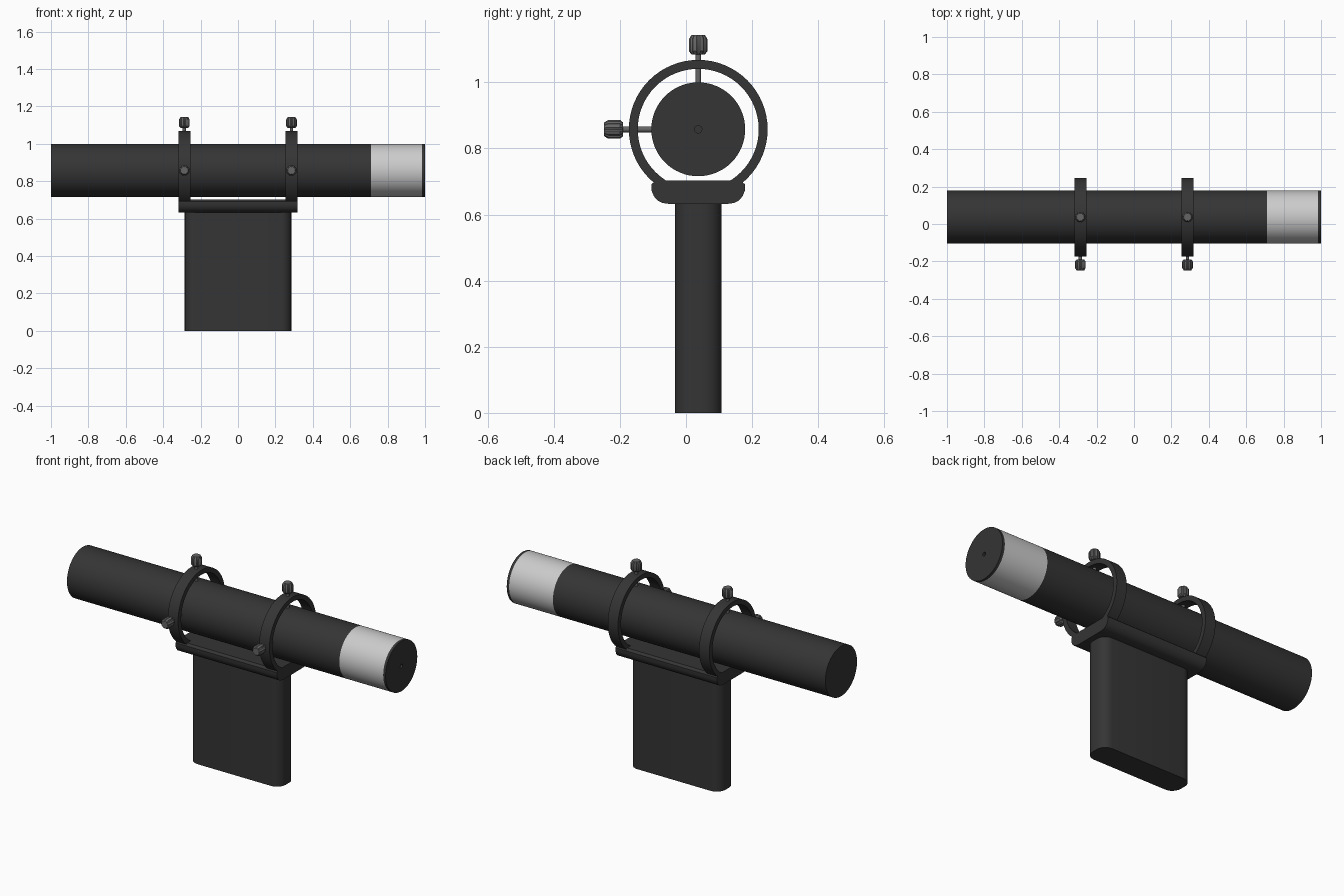
import bpy, bmesh
from math import sin, cos, pi, radians
from mathutils import Matrix, Vector

if "Cube" in bpy.data.objects:
    bpy.data.objects.remove(bpy.data.objects["Cube"])

YC, ZC = 0.037, 0.858      # tube axis
R = 0.142                  # tube radius
RING_X = (-0.287, 0.286)   # ring centres along the tube


def material(name, v):
    m = bpy.data.materials.new(name)
    m.diffuse_color = (v, v, v, 1)
    m.use_nodes = True
    m.node_tree.nodes["Principled BSDF"].inputs["Base Color"].default_value = m.diffuse_color
    return m


DARK = material("dark_body", 0.035)
PALE = material("pale_band", 0.62)
METAL = material("screw_metal", 0.13)


def finish(name, bm, mat, angle=35):
    bmesh.ops.remove_doubles(bm, verts=bm.verts, dist=1e-5)
    bmesh.ops.recalc_face_normals(bm, faces=bm.faces)
    me = bpy.data.meshes.new(name)
    bm.to_mesh(me)
    bm.free()
    me.materials.append(mat)
    me.shade_smooth()
    me.set_sharp_from_angle(angle=radians(angle))
    ob = bpy.data.objects.new(name, me)
    bpy.context.collection.objects.link(ob)
    return ob


def lathe(name, profile, matrix, mat, segs=64, closed=False, flute=0.0):
    """Spin (radius, height) points about local z; flute makes grip grooves."""
    bm = bmesh.new()
    rows = []
    for r, h in profile:
        row = []
        for i in range(segs):
            a = 2 * pi * i / segs
            k = 1 - (flute if flute and i % 4 == 0 else 0)
            row.append(bm.verts.new(matrix @ Vector((r * k * cos(a), r * k * sin(a), h))))
        rows.append(row)
    pairs = list(zip(rows, rows[1:]))
    if closed:
        pairs.append((rows[-1], rows[0]))
    for a, b in pairs:
        for i in range(segs):
            j = (i + 1) % segs
            bm.faces.new((a[i], a[j], b[j], b[i]))
    return finish(name, bm, mat)


def prism(name, points, offset, mat):
    """Extrude a flat outline along offset."""
    bm = bmesh.new()
    f = bm.faces.new([bm.verts.new(p) for p in points])
    new = bmesh.ops.extrude_face_region(bm, geom=[f], use_keep_orig=True)
    verts = [g for g in new["geom"] if isinstance(g, bmesh.types.BMVert)]
    bmesh.ops.translate(bm, verts=verts, vec=offset)
    return finish(name, bm, mat)


along_x = Matrix.Rotation(pi / 2, 4, 'Y')
axis = Matrix.Translation((0, YC, ZC)) @ along_x

# tube, pale band and front cap with a pinhole
lathe("main_tube", [(0, -1), (R, -1), (R, 0.71)], axis, DARK)
lathe("pale_band", [(R, 0.71), (R, 0.985)], axis, PALE)
lathe("front_cap", [(R, 0.985), (R, 1), (0.011, 1), (0.011, 0.96), (0, 0.96)], axis, DARK)

# rings with a top and a side thumbscrew each
shaft = [(0, 0.138), (0.009, 0.138), (0.009, 0.232), (0, 0.232)]
knob = [(0, 0.227), (0.021, 0.227), (0.029, 0.237), (0.029, 0.272), (0.021, 0.285), (0, 0.285)]
for label, x in zip(("rear", "front"), RING_X):
    place = Matrix.Translation((x, YC, ZC))
    lathe(label + "_ring", [(0.183, -0.032), (0.21, -0.032), (0.21, 0.032), (0.183, 0.032)],
          place @ along_x, DARK, closed=True)
    for side, rot in (("top", Matrix.Identity(4)), ("side", Matrix.Rotation(pi / 2, 4, 'X'))):
        lathe(f"{label}_{side}_screw", shaft, place @ rot, METAL, segs=16)
        lathe(f"{label}_{side}_knob", knob, place @ rot, METAL, segs=32, flute=0.12)

# saddle block under the rings, rounded lower edges
half = [(0.085, 0.632), (0.108, 0.635), (0.122, 0.642), (0.134, 0.655),
        (0.141, 0.672), (0.141, 0.692), (0.128, 0.703)]
outline = half + [(-y, z) for y, z in reversed(half)]
prism("saddle", [(-0.319, YC + y, z) for y, z in outline], (0.637, 0, 0), DARK)

# upright post with rounded corners
hx, hy, r, n = 0.285, 0.071, 0.055, 6
post = []
for q, (sx, sy) in enumerate(((1, 1), (-1, 1), (-1, -1), (1, -1))):
    for i in range(n + 1):
        a = pi / 2 * (q + i / n)
        post.append((sx * (hx - r) + r * cos(a), YC + sy * (hy - r) + r * sin(a), 0))
prism("post", post, (0, 0, 0.64), DARK)
